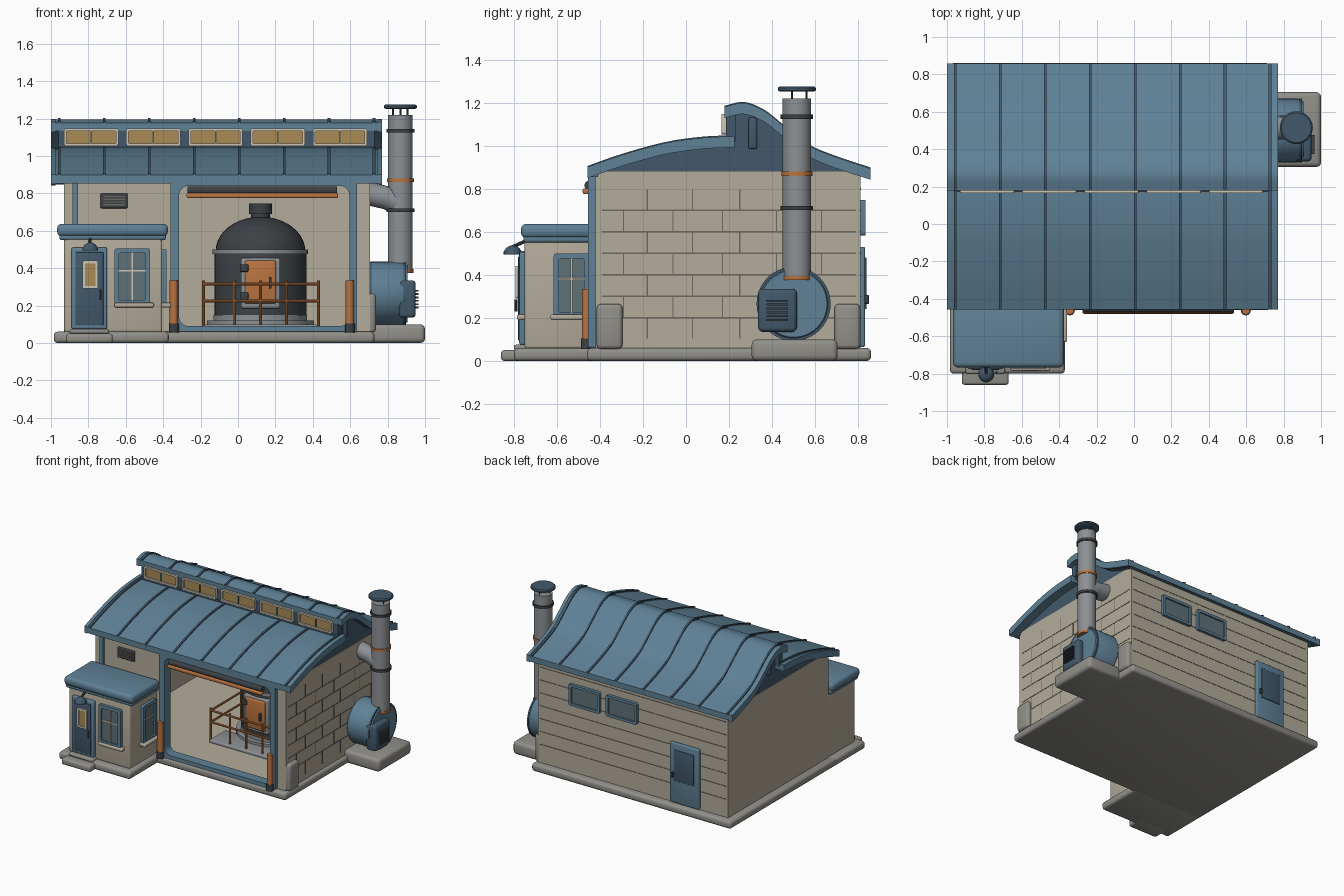
import bpy, bmesh, math
from mathutils import Vector, Matrix

if "Cube" in bpy.data.objects:
    bpy.data.objects.remove(bpy.data.objects["Cube"])

def mat(name, hexv):
    m = bpy.data.materials.new(name)
    c = [int(hexv[i:i + 2], 16) / 255 for i in (0, 2, 4)]
    m.diffuse_color = [((v + .055) / 1.055) ** 2.4 for v in c] + [1]
    m.use_nodes = True
    m.node_tree.nodes["Principled BSDF"].inputs["Base Color"].default_value = m.diffuse_color
    return m

BLUE, NAVY = mat("blue", "5F8196"), mat("dark_blue", "42596B")
WALL, STONE = mat("plaster", "B4AC9B"), mat("concrete", "92908A")
ORANGE, STEEL = mat("orange", "BA7440"), mat("steel", "8D9195")
DARK, AMBER = mat("charcoal", "3C4145"), mat("amber_glass", "A88A55")
GLASS, TRIM, SEAM = mat("glass", "5E7278"), mat("trim", "CFC7B4"), mat("seam", "6E695F")

def finish(name, bm, m, M=None):
    bmesh.ops.recalc_face_normals(bm, faces=bm.faces)
    me = bpy.data.meshes.new(name)
    bm.to_mesh(me)
    bm.free()
    for p in me.polygons:
        p.use_smooth = True
    me.set_sharp_from_angle(angle=math.radians(35))
    me.materials.append(m)
    ob = bpy.data.objects.new(name, me)
    bpy.context.collection.objects.link(ob)
    if M is not None:
        ob.matrix_world = M
    return ob

def box(name, x0, x1, y0, y1, z0, z1, m, bev=0, M=None):
    bm = bmesh.new()
    T = Matrix.Translation(((x0 + x1) / 2, (y0 + y1) / 2, (z0 + z1) / 2))
    bmesh.ops.create_cube(bm, size=1, matrix=T @ Matrix.Diagonal((x1 - x0, y1 - y0, z1 - z0, 1)))
    if bev:
        bmesh.ops.bevel(bm, geom=bm.edges[:], offset=bev, segments=3, profile=.5, affect='EDGES')
    return finish(name, bm, m, M)

def lathe(name, p, axis, prof, m, n=32):
    """Revolve (radius, height) pairs around an axis starting at p."""
    bm = bmesh.new()
    q = Vector(axis).to_track_quat('Z', 'Y').to_matrix().to_4x4()
    rings = [[bm.verts.new((r * math.cos(2 * math.pi * i / n), r * math.sin(2 * math.pi * i / n), h))
              for i in range(n)] for r, h in prof]
    for a, b in zip(rings, rings[1:]):
        for i in range(n):
            bm.faces.new((a[i], a[(i + 1) % n], b[(i + 1) % n], b[i]))
    bm.faces.new(rings[0])
    bm.faces.new(rings[-1])
    return finish(name, bm, m, Matrix.Translation(p) @ q)

def rod(name, p, q, r, m, n=12):
    d = Vector(q) - Vector(p)
    return lathe(name, p, d, [(r, 0), (r, d.length)], m, n)

def prism(name, pts, x0, x1, m):
    """Extrude a (y, z) outline along x."""
    bm = bmesh.new()
    f = bm.faces.new([bm.verts.new((x0, y, z)) for y, z in pts])
    g = bmesh.ops.extrude_face_region(bm, geom=[f])['geom']
    bmesh.ops.translate(bm, vec=(x1 - x0, 0, 0), verts=[v for v in g if isinstance(v, bmesh.types.BMVert)])
    return finish(name, bm, m)

def spline(pts, n=5):
    P = [Vector(p) for p in pts]
    P = [2 * P[0] - P[1]] + P + [2 * P[-1] - P[-2]]
    out = []
    for a, b, c, d in zip(P, P[1:], P[2:], P[3:]):
        for i in range(n):
            t = i / n
            out.append(.5 * (2 * b + (c - a) * t + (2 * a - 5 * b + 4 * c - d) * t * t + (3 * b - a - 3 * c + d) * t ** 3))
    return out + [P[-2]]

def sheet(line, up, down):
    """Closed outline of a bent sheet around a line."""
    return [(p.x, p.y + up) for p in line] + [(p.x, p.y - down) for p in reversed(line)]

def round_rect(x0, x1, z0, z1, r, k=6):
    out = []
    for cx, cz, a in ((x1 - r, z1 - r, 0), (x0 + r, z1 - r, 90), (x0 + r, z0 + r, 180), (x1 - r, z0 + r, 270)):
        out += [(cx + r * math.cos(math.radians(a + 90 * i / k)), cz + r * math.sin(math.radians(a + 90 * i / k)))
                for i in range(k + 1)]
    return out

def ring(name, outer, inner, y0, y1, m, M=None):
    bm = bmesh.new()
    L = [[bm.verts.new((x, y, z)) for x, z in o] for o, y in ((outer, y0), (inner, y0), (inner, y1), (outer, y1))]
    n = len(outer)
    for a, b in zip(L, L[1:] + L[:1]):
        for i in range(n):
            bm.faces.new((a[i], a[(i + 1) % n], b[(i + 1) % n], b[i]))
    return finish(name, bm, m, M)

def window(name, at, w, h, turn, frame, glass, t=.02, d=.03, bars=(), bar_mat=TRIM):
    """Framed window facing -y, turned about z; bars hold (x, z) cross positions."""
    M = Matrix.Translation(at) @ Matrix.Rotation(math.radians(turn), 4, 'Z')
    ring(name + "_frame", round_rect(-w / 2, w / 2, -h / 2, h / 2, .012),
         round_rect(-w / 2 + t, w / 2 - t, -h / 2 + t, h / 2 - t, .006), -d, .01, frame, M)
    box(name + "_glass", -w / 2 + t / 2, w / 2 - t / 2, -d * .5, .01, -h / 2 + t / 2, h / 2 - t / 2, glass, 0, M)
    for x, z in bars:
        box(name + "_upright_bar", x - .004, x + .004, -d * .8, 0, -h / 2 + t, h / 2 - t, bar_mat, 0, M)
        if z is not None:
            box(name + "_cross_bar", -w / 2 + t, w / 2 - t, -d * .8, 0, z - .004, z + .004, bar_mat, 0, M)

# foundations
box("main_slab", -.985, .73, -.46, .86, 0, .06, STONE, .02)
box("annex_slab", -.985, -.37, -.80, -.40, 0, .06, STONE, .02)
box("door_step", -.92, -.67, -.86, -.72, 0, .05, STONE, .015)
box("upper_step", -.90, -.69, -.80, -.72, .05, .075, STONE, .01)
box("blower_pad", .68, 1, .305, .705, 0, .10, STONE, .025)
box("hall_floor", -.90, .67, -.42, .78, .055, .08, WALL)

# hall walls around an open front
box("left_wall", -.93, -.88, -.42, .81, .05, .88, WALL)
box("right_wall", .65, .705, -.42, .81, .05, .88, WALL)
box("back_wall", -.93, .705, .76, .81, .05, .88, WALL)
box("front_wall_left", -.93, -.33, -.42, -.37, .05, .88, WALL)
box("front_wall_right", .605, .705, -.42, -.37, .05, .88, WALL)
box("front_lintel", -.34, .61, -.42, -.37, .845, .88, WALL)

# wall joints
for i in range(7):
    z = .2 + i * .1
    if i < 6:
        box("stone_course", .70, .707, -.39, .79, z - .003, z + .003, SEAM)
    for y in ((-.18, .03, .25, .48) if i % 2 == 0 else (-.29, -.06, .17, .42, .63)):
        box("stone_joint", .70, .707, y - .003, y + .003, z - .1 + .003, z - .003, SEAM)
    box("plank_joint", -.91, .69, .805, .812, z - .003, z + .003, SEAM)
for y in (-.415, .69):
    box("corner_block", .68, .738, y, y + .12, .055, .265, STONE, .02)

# curved roofs with gable, seams and edge boards
front = spline([(-.457, .875), (-.3, .93), (-.1, .985), (.07, 1.01), (.225, 1.018)])
back = spline([(.18, 1.155), (.27, 1.172), (.365, 1.135), (.46, 1.06), (.57, .975), (.7, .92), (.857, .868)])
under = [(p.x, p.y - .01) for p in front if -.42 < p.x < .2] + [(.2, 1.02), (.2, 1.145)]
under += [(p.x, p.y - .01) for p in back if .21 < p.x < .81]
prism("gable_body", [(-.415, .86)] + under + [(.805, .86)], -.925, .70, NAVY)
for tag, line in (("front", front), ("back", back)):
    prism(tag + "_roof", sheet(line, .022, .022), -.99, .76, BLUE)
    for i in range(8):
        x = -.955 + i * .2403
        prism(tag + "_roof_seam", sheet(line, .031, 0), x - .007, x + .007, NAVY)
    for x in (-1, .745):
        prism(tag + "_edge_board", sheet(line, .026, .026), x, x + .025, BLUE)
box("eave_fascia", -.95, .72, -.45, -.41, .855, .885, BLUE)

# clerestory window strip
box("clerestory_band", -.96, .73, .185, .23, 1.02, 1.15, NAVY)
box("clerestory_sill", -.96, .73, .17, .2, 1.03, 1.048, NAVY, .004)
for i in range(5):
    window("clerestory_window", (-.785 + i * .3325, .19, 1.1), .29, .095, 0, TRIM, AMBER, .013, .025, [(0, None)], NAVY)
for x in (-.945, .69):
    box("gable_vent", x, x + .03, .29, .33, .985, 1.13, NAVY, .01)

# large opening: frame, trim, shutter roll, bollards
ring("opening_frame", round_rect(-.36, .635, .06, .875, .01), round_rect(-.315, .595, .09, .84, .05), -.455, -.38, BLUE)
box("left_pilaster", -.885, -.855, -.44, -.41, .06, .87, BLUE)
rod("shutter_roll", (-.27, -.45, .815), (.53, -.45, .815), .022, DARK, 16)
box("shutter_edge", -.275, .535, -.48, -.445, .775, .802, ORANGE, .008)
for x in (-.343, .598):
    rod("bollard", (x, -.462, .06), (x, -.462, .335), .022, ORANGE, 16)
    rod("bollard_foot", (x, -.462, .055), (x, -.462, .105), .027, DARK, 16)
box("wall_vent", -.735, -.59, -.435, -.41, .72, .80, DARK, .006)
for i in range(4):
    box("vent_slat", -.72, -.605, -.442, -.43, .735 + i * .015, .742 + i * .015, SEAM)

# boiler inside the hall
B = (.12, .30, 0)
lathe("boiler_plinth", B, (0, 0, 1), [(.285, .07), (.285, .12), (.25, .12), (.25, .15)], STEEL, 40)
dome = [(.24 * math.cos(a), .49 + .185 * math.sin(a)) for a in [i * math.pi / 20 for i in range(10)]]
lathe("boiler_body", B, (0, 0, 1), [(.245, .12), (.245, .48)] + dome, DARK, 40)
lathe("boiler_band", B, (0, 0, 1), [(.24, .475), (.255, .475), (.255, .5), (.24, .5)], STEEL, 40)
lathe("boiler_neck", B, (0, 0, 1), [(.05, .65), (.05, .69), (.062, .69), (.062, .745)], DARK, 24)
box("firebox_frame", .015, .225, .045, .12, .185, .455, STEEL, .01)
box("firebox_door", .037, .203, .03, .08, .21, .44, ORANGE, .01)
box("firebox_handle", .165, .18, .015, .04, .29, .35, DARK, .004)
for z in (.25, .40):
    box("firebox_hinge", .01, .055, .025, .06, z - .02, z + .02, DARK, .005)

# guard rail
box("rail_kerb", -.18, .42, -.10, .1, .075, .10, STEEL, .008)
for z in (.225, .315):
    c = [(-.185, .3, z), (-.185, -.07, z), (.43, -.07, z), (.43, .3, z)]
    for p, q in zip(c, c[1:]):
        rod("guard_rail", p, q, .008, ORANGE, 8)
for x, y in ((-.185, -.07), (-.02, -.07), (.12, -.07), (.26, -.07), (.43, -.07), (-.185, .3), (.43, .3)):
    rod("rail_post", (x, y, .08), (x, y, .335), .008, ORANGE, 8)

# annex
box("annex_walls", -.93, -.405, -.75, -.40, .055, .58, WALL, .015)
box("annex_roof_lip", -.955, -.385, -.755, -.42, .55, .59, BLUE, .012)
box("annex_roof", -.967, -.375, -.767, -.42, .57, .637, BLUE, .025)
box("annex_door", -.89, -.70, -.775, -.74, .075, .51, BLUE, .008)
box("annex_door_panel", -.87, -.72, -.78, -.76, .095, .485, NAVY, .004)
window("door_window", (-.79, -.777, .365), .085, .15, 0, TRIM, AMBER, .014, .015)
rod("door_handle", (-.735, -.79, .23), (-.735, -.79, .285), .006, DARK, 8)
window("annex_front_window", (-.565, -.748, .355), .19, .30, 0, BLUE, GLASS, .025, .025, [(0, .03)])
box("front_window_sill", -.66, -.45, -.785, -.74, .19, .215, WALL, .008)
window("annex_side_window", (-.407, -.532, .35), .165, .30, 90, BLUE, GLASS, .025, .025, [(0, .03)])
box("side_window_sill", -.42, -.357, -.63, -.44, .19, .215, WALL, .008)
lathe("door_lamp", (-.79, -.805, .495), (0, 0, 1), [(.042, 0), (.042, .012), (.03, .03), (.01, .042)], NAVY, 20)
rod("lamp_arm", (-.79, -.805, .53), (-.79, -.75, .555), .008, DARK, 8)

# back door and windows
for x in (.295, -.025):
    window("back_window", (x, .808, .665), .265, .165, 180, BLUE, GLASS, .02, .025)
box("back_door", -.69, -.44, .80, .832, .065, .53, BLUE, .008)
box("back_door_panel", -.65, -.48, .82, .838, .24, .48, NAVY, .004)
box("back_door_handle", -.478, -.463, .83, .85, .265, .305, DARK, .003)

# blower on the right side
lathe("blower_drum", (.69, .5, .265), (1, 0, 0), [(.155, 0), (.17, .02), (.17, .19), (.155, .215)], BLUE, 40)
lathe("drum_rim", (.885, .5, .265), (1, 0, 0), [(.16, 0), (.172, 0), (.172, .012), (.16, .012)], NAVY, 40)
box("blower_intake", .86, .95, .335, .515, .135, .335, NAVY, .02)
for i in range(6):
    z = .185 + i * .018
    box("intake_slat", .94, .965, .375, .475, z, z + .009, DARK)

# exhaust stack
P = (.868, .515, 0)
lathe("stack_pipe", P, (0, 0, 1), [(.066, .38), (.066, 1.22), (.05, 1.22)], STEEL)
for z, r, m in ((.385, .07, ORANGE), (.71, .075, DARK), (.87, .072, ORANGE), (1.135, .075, DARK)):
    lathe("stack_collar", P, (0, 0, 1), [(r - .01, z - .01), (r, z - .01), (r, z + .01), (r - .01, z + .01)], m)
for i in range(3):
    a = math.radians(90 + 120 * i)
    x, y = P[0] + .045 * math.cos(a), P[1] + .045 * math.sin(a)
    rod("cap_strut", (x, y, 1.21), (x, y, 1.26), .005, DARK, 6)
lathe("stack_cap", P, (0, 0, 1), [(.08, 1.252), (.088, 1.257), (.088, 1.268), (.08, 1.275)], NAVY)
rod("wall_duct", (.69, .515, .80), (.80, .515, .775), .062, STEEL, 28)
rod("wall_duct_bend", (.78, .515, .785), (.868, .515, .745), .064, STEEL, 28)
